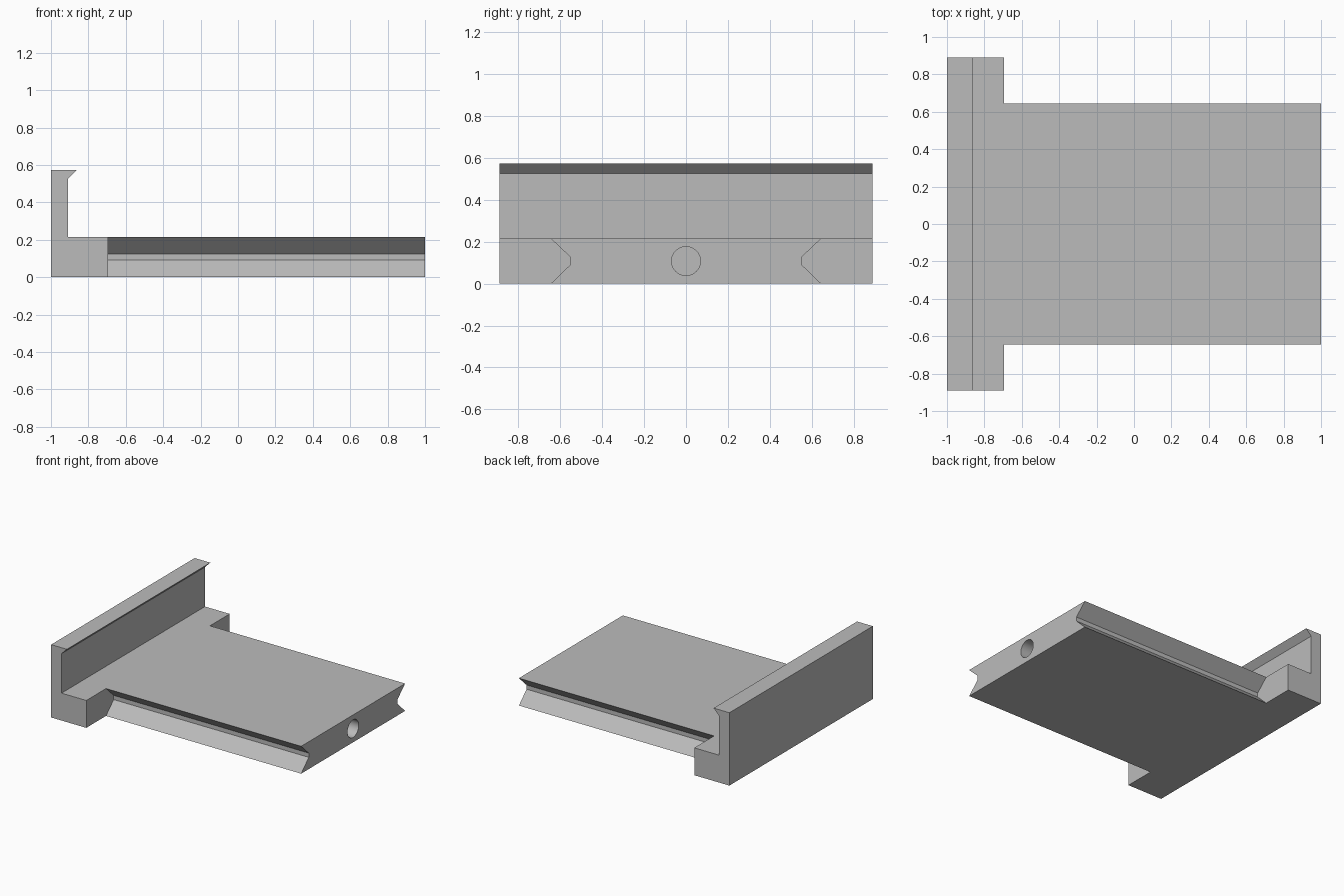
import bpy, bmesh, math
from mathutils import Vector

cube = bpy.data.objects.get("Cube")
if cube:
    bpy.data.objects.remove(cube, do_unlink=True)

grey = bpy.data.materials.new("plain grey")
grey.use_nodes = True
colour = (0.5, 0.5, 0.5, 1)
grey.diffuse_color = colour
grey.node_tree.nodes["Principled BSDF"].inputs["Base Color"].default_value = colour


def extrude_profile(name, points, direction):
    """Extrude a closed outline of 3D points along a direction."""
    bm = bmesh.new()
    face = bm.faces.new([bm.verts.new(p) for p in points])
    result = bmesh.ops.extrude_face_region(bm, geom=[face], use_keep_orig=True)
    moved = [v for v in result["geom"] if isinstance(v, bmesh.types.BMVert)]
    bmesh.ops.translate(bm, verts=moved, vec=Vector(direction))
    bmesh.ops.recalc_face_normals(bm, faces=bm.faces)
    mesh = bpy.data.meshes.new(name)
    bm.to_mesh(mesh)
    bm.free()
    mesh.materials.append(grey)
    obj = bpy.data.objects.new(name, mesh)
    bpy.context.collection.objects.link(obj)
    return obj


def apply_boolean(target, tool, operation):
    mod = target.modifiers.new(operation, "BOOLEAN")
    mod.operation = operation
    mod.solver = "EXACT"
    mod.object = tool
    bpy.context.view_layer.objects.active = target
    bpy.ops.object.modifier_apply(modifier=mod.name)
    bpy.data.objects.remove(tool, do_unlink=True)


THICK, HALF_WIDTH, FOOT_X = 0.215, 0.89, -0.695

# End wall with its foot and hooked lip
wall_outline = [(-1, 0), (FOOT_X, 0), (FOOT_X, THICK), (-0.91, THICK),
                (-0.91, 0.525), (-0.863, 0.572), (-1, 0.572)]
body = extrude_profile("sliding_plate", [(x, -HALF_WIDTH, z) for x, z in wall_outline],
                       (0, 2 * HALF_WIDTH, 0))

# Plate with a V groove along each side
side = [(0.645, 0), (0.55, 0.092), (0.55, 0.125), (0.645, THICK)]
plate_outline = side + [(-y, z) for y, z in reversed(side)]
plate = extrude_profile("plate", [(FOOT_X, y, z) for y, z in plate_outline],
                        (1 - FOOT_X, 0, 0))
apply_boolean(body, plate, "UNION")

# Blind round hole in the free end
RADIUS, DEPTH, SIDES = 0.069, 0.6, 48
angles = [2 * math.pi * i / SIDES for i in range(SIDES)]
drill = extrude_profile("drill", [(1 - DEPTH, RADIUS * math.cos(a),
                                   THICK / 2 + RADIUS * math.sin(a)) for a in angles],
                        (DEPTH + 0.1, 0, 0))
apply_boolean(body, drill, "DIFFERENCE")

# Merge coplanar faces and smooth the bore
bm = bmesh.new()
bm.from_mesh(body.data)
bmesh.ops.remove_doubles(bm, verts=bm.verts, dist=0.0001)
bmesh.ops.dissolve_limit(bm, angle_limit=math.radians(1), verts=bm.verts, edges=bm.edges)
bm.to_mesh(body.data)
bm.free()
bpy.ops.object.select_all(action="DESELECT")
body.select_set(True)
bpy.context.view_layer.objects.active = body
bpy.ops.object.shade_smooth_by_angle(angle=math.radians(30))
